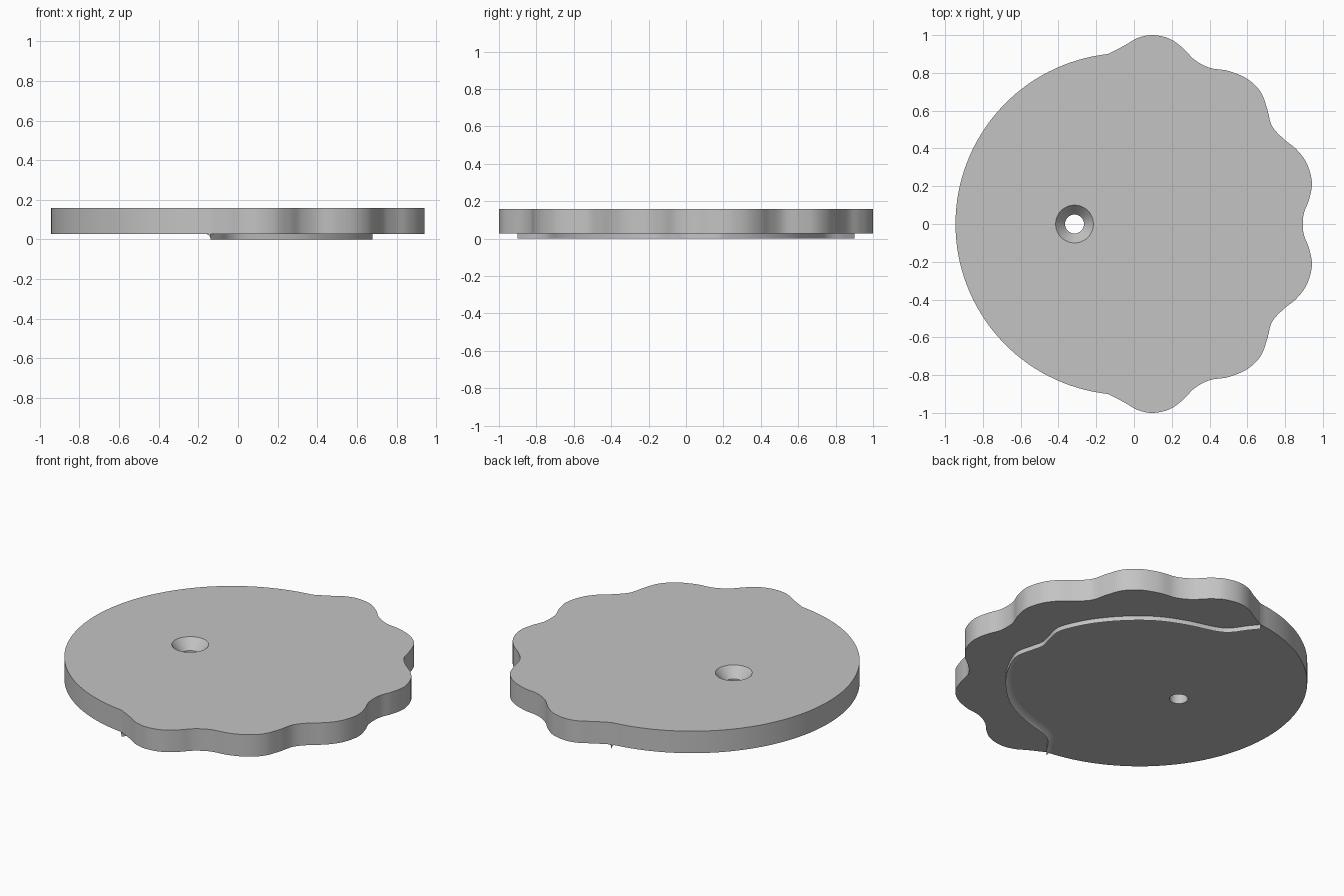
import bpy, bmesh, math
from mathutils import Vector

cube = bpy.data.objects.get("Cube")
if cube:
    bpy.data.objects.remove(cube)

BASE, TOP = 0.027, 0.158      # underside and top of the plate
HOLE = Vector((-0.315, 0))

grey = bpy.data.materials.new("plain grey")
grey.use_nodes = True
grey.diffuse_color = (0.55, 0.55, 0.55, 1)
grey.node_tree.nodes["Principled BSDF"].inputs["Base Color"].default_value = grey.diffuse_color


def smooth_path(points, steps=6):
    """Catmull-Rom curve through an open list of points."""
    p = [Vector(q) for q in points]
    p = [2 * p[0] - p[1]] + p + [2 * p[-1] - p[-2]]
    path = []
    for a, b, c, d in zip(p, p[1:], p[2:], p[3:]):
        for i in range(steps):
            t = i / steps
            path.append(0.5 * (2 * b + (c - a) * t + (2 * a - 5 * b + 4 * c - d) * t**2
                               + (3 * b - a - 3 * c + d) * t**3))
    return path + [p[-2]]


def mirrored(half):
    """Complete a path that ends on the x axis by mirroring it in y."""
    return half + [(x, -y) for x, y in reversed(half[:-1])]


def ring(bm, points, z):
    return [bm.verts.new((p.x, p.y, z)) for p in points]


def bridge(bm, a, b, closed=True):
    n = len(a)
    for i in range(n if closed else n - 1):
        j = (i + 1) % n
        bm.faces.new((a[i], a[j], b[j], b[i]))


def finish(bm, name):
    bmesh.ops.recalc_face_normals(bm, faces=bm.faces[:])
    mesh = bpy.data.meshes.new(name)
    bm.to_mesh(mesh)
    bm.free()
    mesh.materials.append(grey)
    obj = bpy.data.objects.new(name, mesh)
    bpy.context.collection.objects.link(obj)
    bpy.ops.object.select_all(action='DESELECT')
    obj.select_set(True)
    bpy.context.view_layer.objects.active = obj
    bpy.ops.object.shade_smooth_by_angle(angle=math.radians(30))


# Plate outline: scalloped grip on one side, plain arc on the other
cusp = (-0.138, 0.9)
scallops = mirrored([cusp, (-0.05, 0.945), (0.02, 0.985), (0.1, 1.0), (0.19, 0.98),
                     (0.26, 0.93), (0.32, 0.87), (0.4, 0.827), (0.5, 0.81), (0.6, 0.768),
                     (0.67, 0.7), (0.705, 0.61), (0.73, 0.52), (0.79, 0.452), (0.86, 0.395),
                     (0.915, 0.32), (0.942, 0.22), (0.927, 0.13), (0.9, 0.06), (0.894, 0)])
outline = smooth_path(scallops)
centre = Vector((-0.04, 0))
start = Vector(cusp) - centre
a0 = math.atan2(start.y, start.x)
steps = 64
for i in range(1, steps):
    a = -a0 - (2 * math.pi - 2 * a0) * i / steps
    outline.append(centre + 0.905 * Vector((math.cos(a), math.sin(a))))


def circle(radius, n=48):
    return [HOLE + radius * Vector((math.cos(math.tau * i / n), math.sin(math.tau * i / n)))
            for i in range(n)]


# Plate with a countersunk through hole
bm = bmesh.new()
low, high = ring(bm, outline, BASE), ring(bm, outline, TOP)
hole_low, neck, hole_high = (ring(bm, circle(r), z) for r, z in
                             ((0.05, BASE), (0.05, TOP - 0.06), (0.1, TOP)))
bridge(bm, low, high)
bridge(bm, hole_low, neck)
bridge(bm, neck, hole_high)
for outer, inner in ((low, hole_low), (high, hole_high)):
    edges = [bm.edges.get((loop[i - 1], loop[i]))
             for loop in (outer, inner) for i in range(len(loop))]
    bmesh.ops.triangle_fill(bm, edges=edges, use_beauty=True)
finish(bm, "scalloped_plate")

# Ridge under the plate: upright outer wall, sharp crest, concave inner fillet
path = smooth_path(mirrored([cusp, (-0.09, 0.84), (-0.04, 0.77), (0.03, 0.725), (0.2, 0.675),
                             (0.35, 0.605), (0.48, 0.5), (0.59, 0.37), (0.66, 0.24),
                             (0.68, 0.16), (0.66, 0.07), (0.645, 0)]))
width = 0.03
section = [(0, BASE + 0.004), (0, 0)]
for i in range(1, 7):
    a = math.pi / 2 * i / 6
    section.append((width * (1 - math.cos(a)), BASE * math.sin(a)))
section.append((width, BASE + 0.004))

bm = bmesh.new()
rings = []
for i, p in enumerate(path):
    t = (path[min(i + 1, len(path) - 1)] - path[max(i - 1, 0)]).normalized()
    inward = Vector((t.y, -t.x))
    rings.append([bm.verts.new((*(p + inward * d), z)) for d, z in section])
for a, b in zip(rings, rings[1:]):
    bridge(bm, a, b)
bm.faces.new(rings[0])
bm.faces.new(rings[-1])
finish(bm, "underside_ridge")
